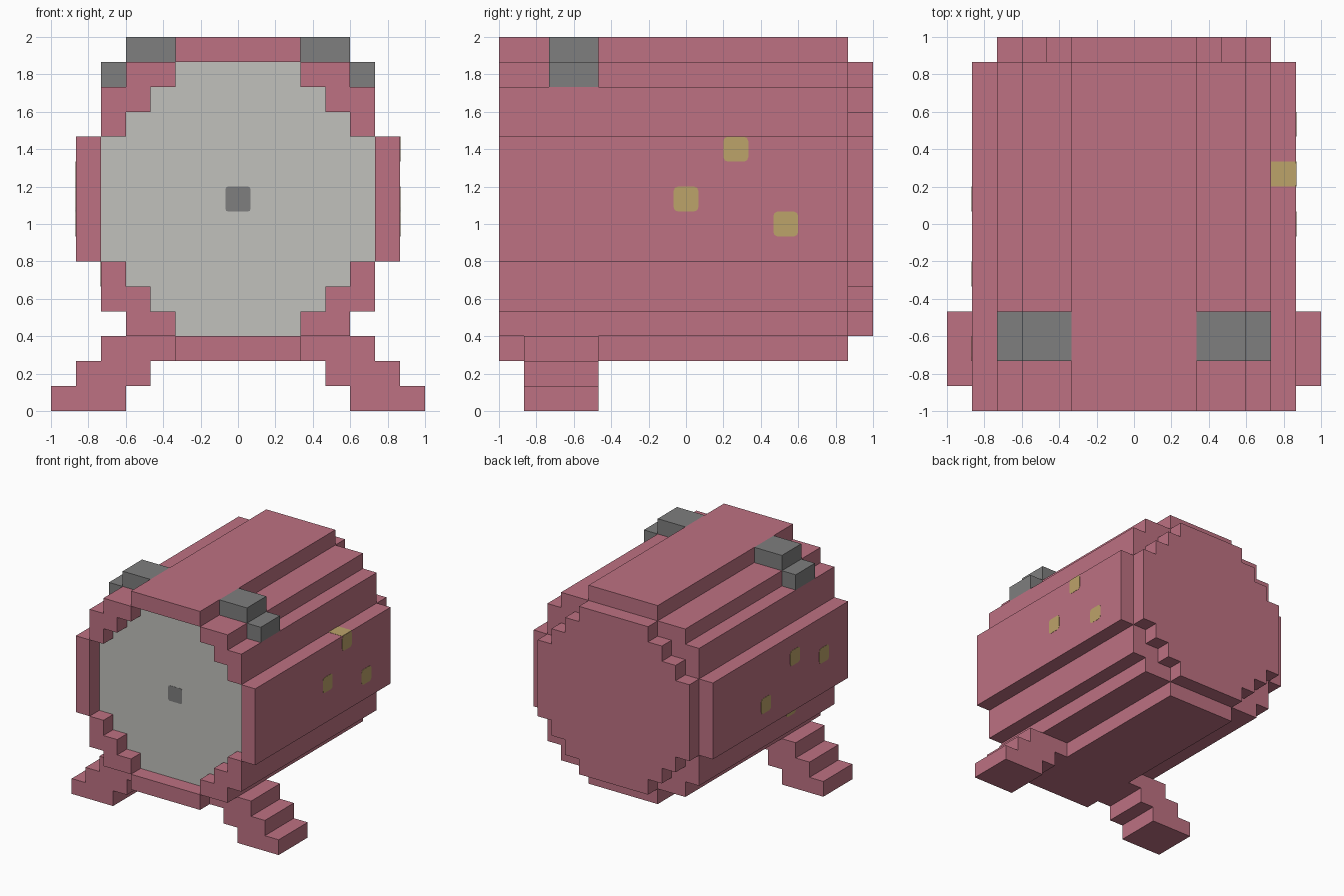
import bpy, bmesh
from mathutils import Vector

U = 2 / 15      # one block
MID = 8.5       # height of the barrel axis, in blocks

if "Cube" in bpy.data.objects:
    bpy.data.objects.remove(bpy.data.objects["Cube"], do_unlink=True)


def material(name, srgb):
    lin = [(c / 255 / 12.92) if c < 10 else ((c / 255 + 0.055) / 1.055) ** 2.4 for c in srgb]
    m = bpy.data.materials.new(name)
    m.use_nodes = True
    m.diffuse_color = (*lin, 1)
    m.node_tree.nodes["Principled BSDF"].inputs["Base Color"].default_value = (*lin, 1)
    return m


PINK = material("pink", (189, 113, 130))
PALE = material("pale_grey", (193, 193, 188))
DARK = material("dark_grey", (126, 126, 126))
GOLD = material("dull_gold", (188, 163, 106))


def finish(bm, name, *mats):
    bmesh.ops.recalc_face_normals(bm, faces=bm.faces)
    mesh = bpy.data.meshes.new(name)
    bm.to_mesh(mesh)
    bm.free()
    for m in mats:
        mesh.materials.append(m)
    ob = bpy.data.objects.new(name, mesh)
    bpy.context.collection.objects.link(ob)
    return ob


def prism(name, outline, y0, y1, *mats):
    """Extrude an (x, z) outline in block units from y0 to y1."""
    bm = bmesh.new()
    face = bm.faces.new([bm.verts.new((x * U, y0 * U, z * U)) for x, z in outline])
    ext = bmesh.ops.extrude_face_region(bm, geom=[face], use_keep_orig=True)
    verts = [g for g in ext["geom"] if isinstance(g, bmesh.types.BMVert)]
    bmesh.ops.translate(bm, vec=(0, (y1 - y0) * U, 0), verts=verts)
    return finish(bm, name, *mats)


def rect(x0, x1, z0, z1):
    return [(x0, z0), (x1, z0), (x1, z1), (x0, z1)]


def plate(name, centre, axis, mat, cut=0.18):
    """Thin one-block square lying on a surface, with clipped corners."""
    bm = bmesh.new()
    bmesh.ops.create_cube(bm, size=U)
    scale = [1, 1, 1]
    scale[axis] = 0.004 / U
    bmesh.ops.scale(bm, vec=scale, verts=bm.verts)
    if cut:
        corners = [e for e in bm.edges
                   if abs((e.verts[0].co - e.verts[1].co)[axis]) > 0.001]
        bmesh.ops.bevel(bm, geom=corners, offset=cut * U, segments=2,
                        profile=0.5, affect='EDGES')
    bmesh.ops.translate(bm, vec=Vector(centre) * U, verts=bm.verts)
    return finish(bm, name, mat)


# Barrel core: stepped disc, its recessed front face pale
quarter = [(2.5, 5.5), (2.5, 4.5), (3.5, 4.5), (3.5, 3.5),
           (4.5, 3.5), (4.5, 2.5), (5.5, 2.5)]
half = quarter + [(x, -z) for x, z in reversed(quarter)]
outline = half + [(-x, z) for x, z in reversed(half)]
core = prism("barrel_core", [(x, MID + z) for x, z in outline], -6.5, 7.5, PINK, PALE)
for f in core.data.polygons:
    if f.normal.y < -0.9:
        f.material_index = 1

# Flat slabs around the core
prism("top_slab", rect(-2.5, 2.5, 14, 15), -7.5, 6.5, PINK)
prism("bottom_slab", rect(-2.5, 2.5, 2, 3), -7.5, 6.5, PINK)

# Stepped corner staves in upper right orientation, relative to the axis
stave = [(2.5, 5.5), (4.5, 5.5), (4.5, 4.5), (5.5, 4.5), (5.5, 2.5),
         (4.5, 2.5), (4.5, 3.5), (3.5, 3.5), (3.5, 4.5), (2.5, 4.5)]

for side, s in (("left", 1), ("right", -1)):
    prism(f"{side}_slab", rect(5.5 * s, 6.5 * s, 6, 11), -7.5, 6.5, PINK)
    for level, v in (("upper", 1), ("lower", -1)):
        prism(f"{level}_{side}_stave", [(x * s, MID + z * v) for x, z in stave],
              -7.5, 6.5, PINK)

    # Stair-stepped foot
    foot = [(4.5, 0), (7.5, 0), (7.5, 1), (6.5, 1), (6.5, 2), (5.5, 2),
            (5.5, 3), (2.5, 3), (2.5, 2), (3.5, 2), (3.5, 1), (4.5, 1)]
    prism(f"{side}_foot", [(x * s, z) for x, z in foot], -6.5, -3.5, PINK)

    # Two-step ear
    prism(f"{side}_ear_top", rect(2.5 * s, 4.5 * s, 14, 15), -5.5, -3.5, DARK)
    prism(f"{side}_ear_step", rect(4.5 * s, 5.5 * s, 13, 14), -5.5, -3.5, DARK)

# Centre mark on the front disc
plate("front_mark", (0, -6.5, MID), 1, DARK, 0.1)

# Gold spots on the sides
spots = [(6.5, 0, 8.5), (6.5, 2, 10.5), (6.5, 4, 7.5),
         (-6.5, 1, 7.5), (-6.5, -2, 9.5), (-6.5, -5, 8.5), (-5.5, -3, 5.5)]
for i, centre in enumerate(spots, 1):
    plate(f"side_spot_{i}", centre, 0, GOLD)
plate("top_edge_spot", (6, 2, 11), 2, GOLD, 0)
